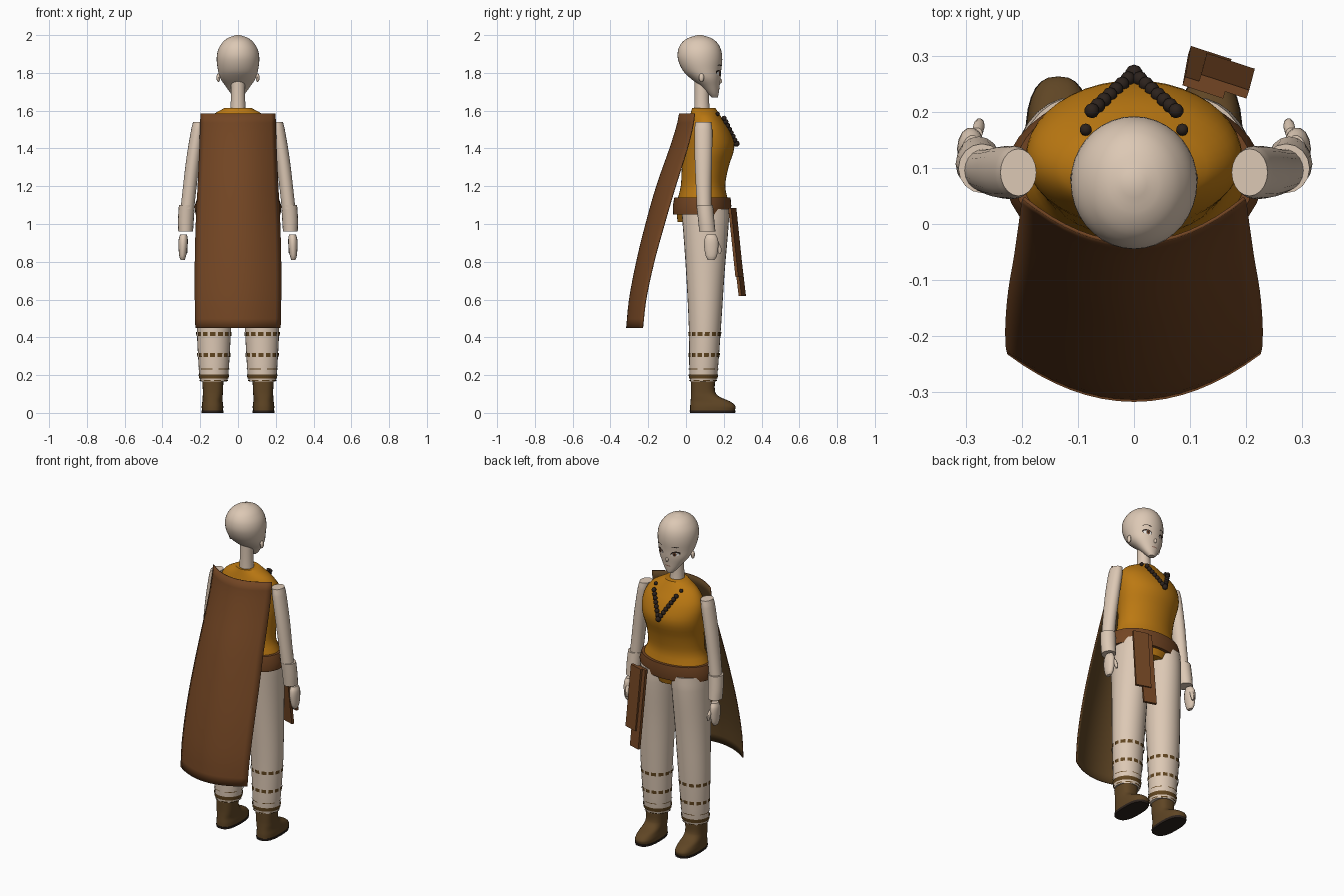
import bpy, bmesh, math
from mathutils import Vector
from mathutils.bvhtree import BVHTree

if "Cube" in bpy.data.objects:
    bpy.data.objects.remove(bpy.data.objects["Cube"])


def material(name, rgb):
    m = bpy.data.materials.new(name)
    m.diffuse_color = (*rgb, 1)
    m.use_nodes = True
    m.node_tree.nodes["Principled BSDF"].inputs["Base Color"].default_value = m.diffuse_color
    return m


SKIN = material("pale cream", (0.72, 0.58, 0.46))
ORANGE = material("saffron", (0.50, 0.19, 0.006))
BROWN = material("russet brown", (0.17, 0.060, 0.017))
BOOT = material("boot brown", (0.115, 0.06, 0.018))
STRIPE = material("olive stripe", (0.12, 0.06, 0.014))
DARK = material("dark brown", (0.025, 0.016, 0.012))
WHITE = material("eye white", (0.8, 0.78, 0.74))
IRIS = material("iris brown", (0.14, 0.05, 0.02))
LIP = material("lip", (0.30, 0.14, 0.10))


def add(name, verts, faces, mat, smooth=True, angle=40):
    me = bpy.data.meshes.new(name)
    me.from_pydata([tuple(v) for v in verts], [], faces)
    me.materials.append(mat)
    ob = bpy.data.objects.new(name, me)
    bpy.context.collection.objects.link(ob)
    if smooth:
        bpy.ops.object.select_all(action='DESELECT')
        ob.select_set(True)
        bpy.context.view_layer.objects.active = ob
        bpy.ops.object.shade_smooth_by_angle(angle=math.radians(angle))
    return ob


def section(rings, z):
    """Smoothly interpolated row (first column is the key)."""
    def slope(i, k):
        a, b = rings[max(i - 1, 0)], rings[min(i + 1, len(rings) - 1)]
        return (b[k] - a[k]) / (b[0] - a[0])
    i = 0
    while i < len(rings) - 2 and z > rings[i + 1][0]:
        i += 1
    a, b = rings[i], rings[i + 1]
    h = b[0] - a[0]
    t = (z - a[0]) / h
    return [a[k] * (2*t**3 - 3*t*t + 1) + b[k] * (3*t*t - 2*t**3)
            + h * (slope(i, k) * (t**3 - 2*t*t + t) + slope(i + 1, k) * (t**3 - t*t))
            for k in range(1, len(a))]


def oval(sec, a, z, side=1, grow=0.0, p=2.0):
    cx, rx, y0, y1 = sec
    c, s = math.cos(a), math.sin(a)
    return Vector((side * cx + (rx + grow) * math.copysign(abs(c) ** (2 / p), c),
                   (y0 + y1) / 2 + ((y1 - y0) / 2 + grow) * math.copysign(abs(s) ** (2 / p), s), z))


def loft(name, rings, mat, n=28, side=1, p=2.0, sub=4):
    """Stack of ovals; each ring is (z, centre x, half width, back y, front y)."""
    zs = [a[0] + (b[0] - a[0]) * j / sub for a, b in zip(rings, rings[1:]) for j in range(sub)]
    zs.append(rings[-1][0])
    verts = [oval(section(rings, z), 2 * math.pi * i / n, z, side, 0, p) for z in zs for i in range(n)]
    faces = [(r*n + i, r*n + (i+1) % n, (r+1)*n + (i+1) % n, (r+1)*n + i)
             for r in range(len(zs) - 1) for i in range(n)]
    faces += [tuple(reversed(range(n))), tuple(range((len(zs) - 1) * n, len(zs) * n))]
    return add(name, verts, faces, mat)


def band(name, rings, z, h, side, dashes=0, grow=0.004):
    """Thin stripe wrapped on a loft, whole or dashed."""
    verts, faces = [], []
    pieces = dashes or 24
    fill = 0.68 if dashes else 1.0
    for d in range(pieces):
        for j in range(2):
            a0, a1 = [2 * math.pi * (d + fill * (j + q) / 2) / pieces for q in (0, 1)]
            k = len(verts)
            for a, zz in ((a0, z - h/2), (a1, z - h/2), (a1, z + h/2), (a0, z + h/2)):
                verts.append(oval(section(rings, zz), a, zz, side, grow))
            faces.append((k, k+1, k+2, k+3))
    return add(name, verts, faces, STRIPE)


def ball(name, loc, r, mat, seg=12):
    bm = bmesh.new()
    bmesh.ops.create_uvsphere(bm, u_segments=seg, v_segments=seg * 2 // 3, radius=1)
    verts = [Vector((v.co.x * r[0], v.co.y * r[1], v.co.z * r[2])) + Vector(loc) for v in bm.verts]
    faces = [tuple(v.index for v in f.verts) for f in bm.faces]
    bm.free()
    return add(name, verts, faces, mat)


# Head and neck
head = loft("head", [(1.67, 0, .018, .135, .168), (1.69, 0, .037, .115, .173), (1.73, 0, .066, .075, .178),
                     (1.77, 0, .093, .025, .183), (1.81, 0, .105, -.015, .186), (1.87, 0, .113, -.042, .192),
                     (1.92, 0, .106, -.042, .186), (1.96, 0, .083, -.022, .165), (1.985, 0, .053, .012, .132),
                     (2.0, 0, .012, .06, .085)], SKIN, n=36)
loft("neck", [(1.58, 0, .042, .042, .128), (1.66, 0, .038, .045, .122), (1.78, 0, .038, .045, .125)], SKIN)
tree = BVHTree.FromPolygons([v.co for v in head.data.vertices], [tuple(p.vertices) for p in head.data.polygons])


def decal(name, x, z, w, h, mat, off, tilt=0.0, bow=0.0):
    """Oval patch laid on the face; bow lifts its middle into an arc."""
    pts = [(0, bow)]
    for i in range(20):
        u, v = math.cos(i * math.pi / 10), math.sin(i * math.pi / 10)
        pts.append((u * w, v * h + bow * (1 - u * u) + u * tilt))
    verts = [tree.ray_cast(Vector((x + a, 1, z + b)), Vector((0, -1, 0)))[0] + Vector((0, off, 0)) for a, b in pts]
    faces = [(0, i % 20 + 1, i) for i in range(1, 21)]
    return add(name, verts, faces, mat, smooth=False)


# Face
for s, tag in ((1, "right"), (-1, "left")):
    ball("ear_" + tag, (s * .104, .082, 1.775), (.010, .014, .023), SKIN)
    decal("eye_rim_" + tag, s * .049, 1.800, .025, .015, DARK, .002, s * .004)
    decal("eye_white_" + tag, s * .049, 1.796, .021, .011, WHITE, .0035, s * .003)
    decal("iris_" + tag, s * .047, 1.797, .010, .012, IRIS, .005)
    decal("pupil_" + tag, s * .047, 1.797, .005, .007, DARK, .0065)
    decal("brow_" + tag, s * .050, 1.836, .024, .0018, DARK, .002, s * .002, .006)
ball("nose", (0, .182, 1.757), (.008, .010, .013), SKIN)
decal("mouth", 0, 1.718, .018, .003, LIP, .002)

# Tunic and belt
loft("tunic", [(1.01, 0, .11, -.045, .205), (1.1, 0, .205, -.05, .225), (1.2, 0, .175, -.028, .208),
               (1.3, 0, .175, -.022, .225), (1.41, 0, .19, -.012, .256), (1.5, 0, .188, .0, .23),
               (1.57, 0, .145, .02, .185), (1.615, 0, .07, .033, .155)], ORANGE, n=40)
loft("belt", [(1.05, 0, .225, -.068, .232), (1.095, 0, .23, -.07, .24), (1.14, 0, .215, -.062, .236)],
     BROWN, n=40, sub=1)


def strip(name, top, bottom, half, thick=.008):
    """Flat hanging cloth, turned a little sideways."""
    a = math.radians(-18)
    across, out = Vector((math.cos(a), math.sin(a), 0)) * half, Vector((-math.sin(a), math.cos(a), 0)) * thick
    verts = [Vector(c) + across * i + out * j for c in (top, bottom) for i, j in ((-1, -1), (1, -1), (1, 1), (-1, 1))]
    faces = [(0, 1, 2, 3), (7, 6, 5, 4)] + [(i, i + 4, (i+1) % 4 + 4, (i+1) % 4) for i in range(4)]
    add(name, verts, faces, BROWN, smooth=False)


strip("sash_wide_end", (.16, .245, 1.085), (.17, .283, .72), .045)
strip("sash_long_end", (.125, .243, 1.085), (.135, .298, .62), .038)

# Bead necklace
for i in range(8):
    t = i / 7
    for s in ((1, -1) if i else (1,)):
        r = .0135 if i else .016
        ball("bead", (s * .075 * t, .268 - .066 * t, 1.425 + .135 * t), (r, r, r), DARK, 10)
for s in (1, -1):
    ball("shoulder_bead", (s * .086, .168, 1.583), (.011,) * 3, DARK, 10)

# Limbs
LEG = [(.165, .128, .070, .022, .158), (.2, .128, .077, .018, .166), (.45, .127, .091, .015, .185),
       (.75, .118, .099, .0, .205), (1.0, .108, .104, -.018, .226), (1.08, .104, .102, -.025, .226)]
ARM = [(1.08, .268, .036, .058, .134), (1.2, .255, .036, .052, .134), (1.35, .236, .037, .046, .138),
       (1.5, .213, .035, .045, .139), (1.54, .206, .032, .05, .134)]
for s, tag in ((1, "right"), (-1, "left")):
    loft("trouser_leg_" + tag, LEG, SKIN, side=s)
    band("upper_dashes_" + tag, LEG, .418, .02, s, 14)
    band("lower_dashes_" + tag, LEG, .306, .02, s, 14)
    band("thin_line_" + tag, LEG, .232, .004, s, 5)
    band("ankle_band_" + tag, LEG, .193, .022, s)
    band("hem_line_" + tag, LEG, .171, .006, s, 8)
    loft("boot_" + tag, [(.012, .135, .056, .022, .258), (.035, .135, .057, .022, .262), (.06, .135, .054, .024, .235),
                         (.085, .134, .053, .026, .178), (.11, .133, .053, .027, .155), (.17, .133, .056, .026, .153)],
         BOOT, side=s, p=2.6)
    loft("sole_" + tag, [(0, .135, .057, .021, .26), (.013, .135, .059, .019, .263)], DARK, side=s, p=2.6, sub=1)
    loft("arm_" + tag, ARM, SKIN, n=20, side=s)
    loft("cuff_" + tag, [(.96, .277, .039, .07, .156), (1.02, .276, .042, .064, .15), (1.10, .271, .042, .055, .143)],
         SKIN, n=16, side=s, sub=2)
    loft("hand_" + tag, [(.81, .293, .011, .115, .152), (.83, .293, .018, .104, .164), (.88, .291, .024, .095, .172),
                         (.92, .290, .024, .097, .17), (.945, .288, .018, .108, .158)], SKIN, n=14, side=s)
    loft("thumb_" + tag, [(.845, .275, .006, .172, .186), (.87, .276, .010, .162, .188), (.905, .28, .010, .15, .172)],
         SKIN, n=10, side=s)

# Cape: rows of (height, half width, back y at centre, y at side edges)
CAPE = [(.45, .226, -.317, -.232), (.6, .229, -.302, -.215), (.8, .229, -.264, -.172), (1.0, .224, -.215, -.117),
        (1.2, .214, -.158, -.058), (1.4, .205, -.088, .005), (1.52, .201, -.05, .035), (1.585, .199, -.037, .044)]
rows, cols = 24, 17
verts, faces = [], []
for r in range(rows):
    z = .45 + 1.135 * r / (rows - 1)
    w, back, edge = section(CAPE, z)
    for c in range(cols):
        u = 2 * c / (cols - 1) - 1
        verts.append((u * w, back + (edge - back) * u * u, z))
for r in range(rows - 1):
    for c in range(cols - 1):
        k = r * cols + c
        faces.append((k, k + 1, k + cols + 1, k + cols))
cape = add("cape", verts, faces, BROWN)
cape.data.materials.append(BOOT)
lining = cape.modifiers.new("lining", 'SOLIDIFY')
lining.thickness = .006
lining.offset = -1
lining.material_offset = 1
